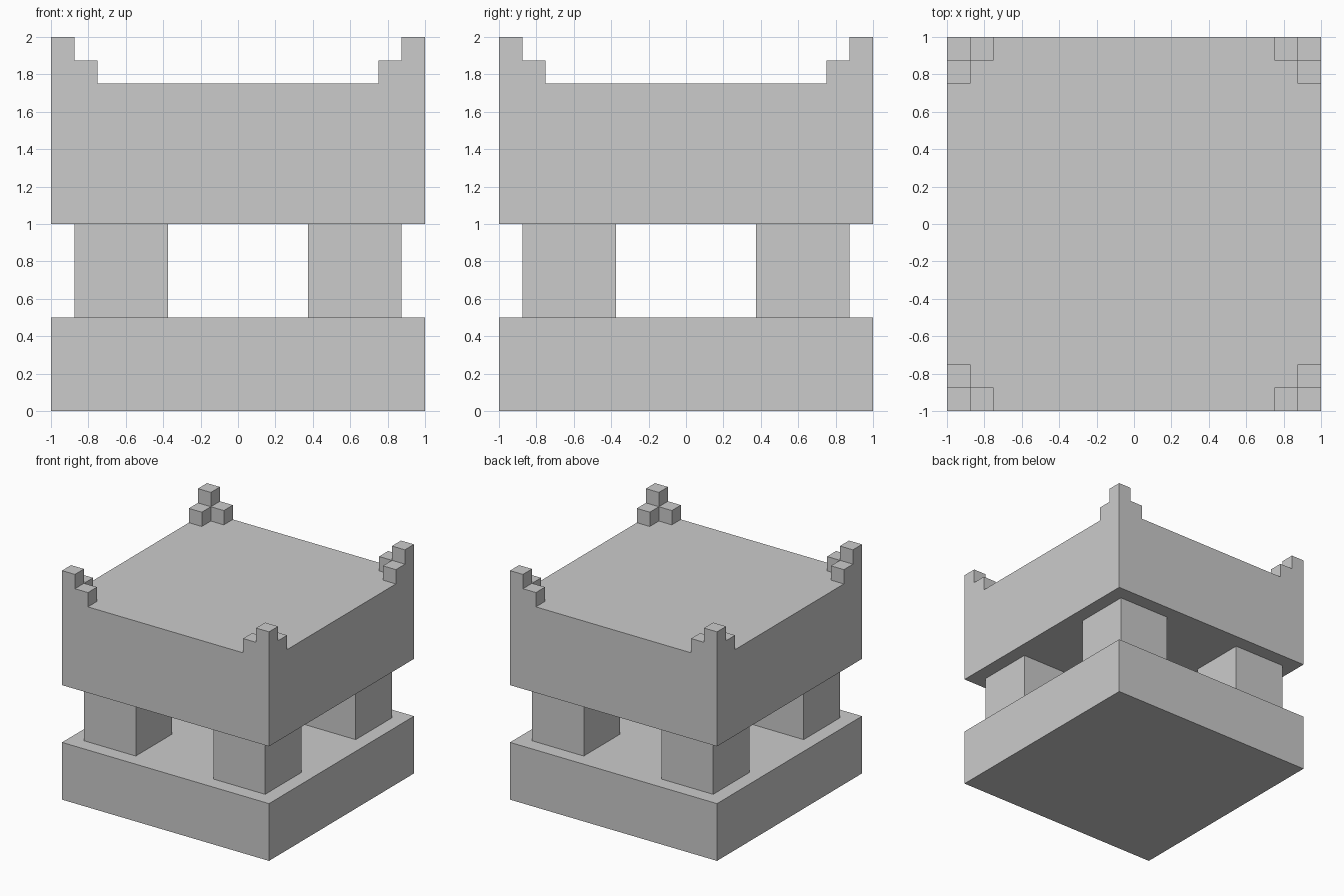
import bpy
import bmesh
from mathutils import Matrix, Vector

if "Cube" in bpy.data.objects:
    bpy.data.objects.remove(bpy.data.objects["Cube"])


def add_boxes(name, boxes):
    """One object made of boxes, each given as (min corner, max corner)."""
    bm = bmesh.new()
    for a, b in boxes:
        a, b = Vector(a), Vector(b)
        matrix = Matrix.Translation((a + b) / 2) @ Matrix.Diagonal((*(b - a), 1))
        bmesh.ops.create_cube(bm, size=1, matrix=matrix)
    mesh = bpy.data.meshes.new(name)
    bm.to_mesh(mesh)
    bm.free()
    obj = bpy.data.objects.new(name, mesh)
    bpy.context.collection.objects.link(obj)
    return obj


def mirrored(box, sx, sy):
    """Reflect a box into the quadrant given by the signs."""
    (x0, y0, z0), (x1, y1, z1) = box
    xs, ys = sorted((sx * x0, sx * x1)), sorted((sy * y0, sy * y1))
    return (xs[0], ys[0], z0), (xs[1], ys[1], z1)


# Base and upper block
add_boxes("base", [((-1, -1, 0), (1, 1, 0.5))])
add_boxes("upper_block", [((-1, -1, 1), (1, 1, 1.75))])

# Pillar and stepped corner ornament, described for the +x +y corner
S = 0.125
pillar = ((0.375, 0.375, 0.5), (0.875, 0.875, 1))
ornament = [
    ((1 - S, 1 - S, 1.75), (1, 1, 2)),
    ((1 - 2 * S, 1 - S, 1.75), (1 - S, 1, 1.75 + S)),
    ((1 - S, 1 - 2 * S, 1.75), (1, 1 - S, 1.75 + S)),
]

# Repeat at all four corners
for sy, depth in ((-1, "front"), (1, "back")):
    for sx, side in ((-1, "left"), (1, "right")):
        add_boxes(f"pillar_{depth}_{side}", [mirrored(pillar, sx, sy)])
        add_boxes(f"corner_ornament_{depth}_{side}",
                  [mirrored(b, sx, sy) for b in ornament])
